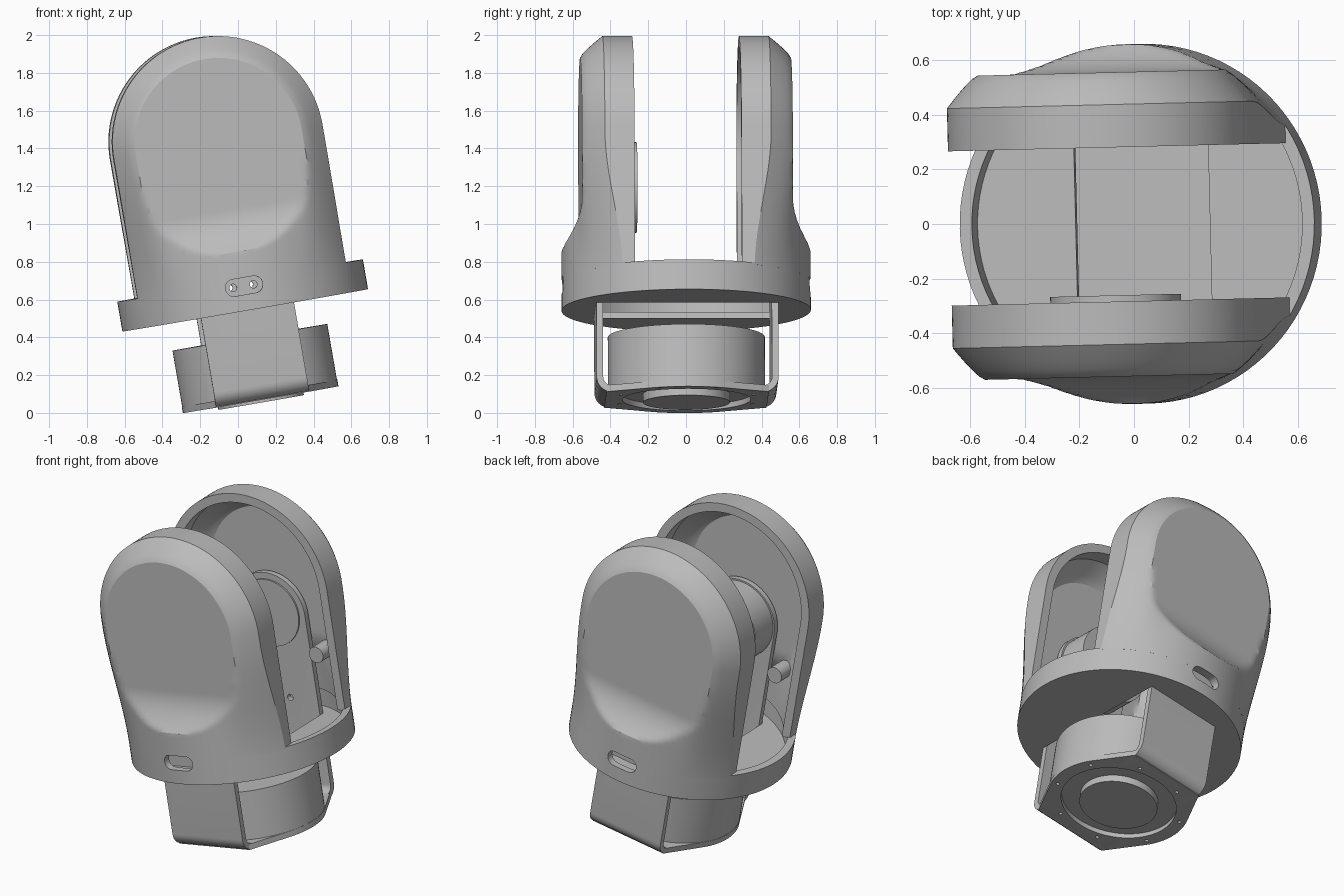
import bpy, bmesh
from math import sin, cos, pi, radians, hypot, sqrt
from mathutils import Matrix

if "Cube" in bpy.data.objects:
    bpy.data.objects.remove(bpy.data.objects["Cube"])

# Whole assembly leans about y and is turned slightly about z
LEAN = (Matrix.Rotation(radians(1.4), 4, 'Z') @ Matrix.Translation((0.12, 0, 0.07))
        @ Matrix.Rotation(radians(-9.8), 4, 'Y'))

grey = bpy.data.materials.new("plain_grey")
grey.use_nodes = True
grey.diffuse_color = (0.5, 0.5, 0.5, 1)
grey.node_tree.nodes["Principled BSDF"].inputs["Base Color"].default_value = (0.5, 0.5, 0.5, 1)


def finish(name, bm):
    bmesh.ops.remove_doubles(bm, verts=bm.verts, dist=1e-5)
    bmesh.ops.recalc_face_normals(bm, faces=bm.faces)
    mesh = bpy.data.meshes.new(name)
    bm.to_mesh(mesh)
    bm.free()
    mesh.transform(LEAN)
    mesh.materials.append(grey)
    obj = bpy.data.objects.new(name, mesh)
    bpy.context.collection.objects.link(obj)
    return obj


def loft(name, loops, closed=True):
    """Join rows of points into a solid, capped at both ends."""
    bm = bmesh.new()
    rows = [[bm.verts.new(p) for p in loop] for loop in loops]
    n = len(rows[0])
    for a, b in zip(rows, rows[1:]):
        for i in range(n if closed else n - 1):
            j = (i + 1) % n
            bm.faces.new((a[i], a[j], b[j], b[i]))
    bm.faces.new(rows[0])
    bm.faces.new(rows[-1])
    return finish(name, bm)


def prism(name, outline, lo, hi, axis):
    """Extrude a 2D outline along an axis."""
    place = {'X': lambda p, t: (t, p[0], p[1]),
             'Y': lambda p, t: (p[0], t, p[1]),
             'Z': lambda p, t: (p[0], p[1], t)}[axis]
    return loft(name, [[place(p, t) for p in outline] for t in (lo, hi)])


def lathe(name, profile, steps=96):
    """Spin a radius-height profile about the upright axis."""
    bm = bmesh.new()
    pts = [bm.verts.new((r, 0, z)) for r, z in profile]
    edges = [bm.edges.new(e) for e in zip(pts, pts[1:])]
    bmesh.ops.spin(bm, geom=pts + edges, axis=(0, 0, 1), cent=(0, 0, 0),
                   steps=steps, angle=2 * pi)
    return finish(name, bm)


def arc(cx, cy, r, start, end, n=24):
    return [(cx + r * cos(radians(start + (end - start) * i / n)),
             cy + r * sin(radians(start + (end - start) * i / n))) for i in range(n + 1)]


def circle(cx, cy, r, n=64):
    return arc(cx, cy, r, 0, 360, n)[:-1]


def box(x, y):
    return [(-x, -y), (x, -y), (x, y), (-x, y)]


def cut(obj, cutters):
    for c in cutters:
        c.hide_render = True
        mod = obj.modifiers.new("cut", 'BOOLEAN')
        mod.operation, mod.solver, mod.object = 'DIFFERENCE', 'EXACT', c
    graph = bpy.context.evaluated_depsgraph_get()
    mesh = bpy.data.meshes.new_from_object(obj.evaluated_get(graph))
    obj.modifiers.clear()
    obj.data = mesh


def smooth(a, b, x):
    t = min(max((x - a) / (b - a), 0), 1)
    return t * t * (3 - 2 * t)


# Side covers: arched shells that blend from the round base to a flat cheek
RAD, TOP, BASE, WALL, RIM = 0.56, 1.385, 0.63, 0.055, 0.283


def cheek(u, w):
    d = RAD - (abs(u) if w <= TOP else hypot(u, w - TOP))
    dome = 0.44 + 0.15 * sin(pi / 2 * min(max(d, 0) / 0.19, 1))
    body = sqrt(0.66 ** 2 - u * u)
    if w <= TOP:
        dome = max(dome, body)
    t = smooth(0.6, 1.35, w)
    fillet = min(max((w - 0.79) / 0.23, 0), 1)
    flare = 0.558 + 0.105 * (1 - fillet) ** 2
    return min(flare, body * (1 - t) + dome * t)


def cover(name, side):
    # Path up one edge, over the arch and down the other; each row runs in to the spine
    rise = [BASE + (TOP - BASE) * i / 50 for i in range(50)]
    path = ([(1, 0, w) for w in rise]
            + [(cos(pi * i / 64), sin(pi * i / 64), TOP) for i in range(65)]
            + [(-1, 0, w) for w in reversed(rise)])
    steps = [sin(pi / 2 * i / 24) for i in range(25)]
    rows = []
    for cu, cw, w in path:
        def at(r):
            return r * cu, w + r * cw
        outer, inner = [], []
        for k in steps:
            u, z = at(RAD * k)
            y = cheek(u, z)
            outer.append((u, y, z))
            u, z = at((RAD - WALL) * k)
            inner.append((u, max(y - WALL, RIM + 0.005), z))
        rim = [(u, RIM, z) for u, z in (at(RAD), at(RAD - WALL))]
        rows.append([(u, side * y, z) for u, y, z in outer + rim + inner[::-1]])
    return loft(name, rows, closed=False)


covers = {s: cover(n, s) for s, n in ((-1, "front_cover"), (1, "back_cover"))}

# Round base cup with a rectangular opening in its floor
base = lathe("base_cup", [(0, 0.48), (0.66, 0.48), (0.66, 0.64), (0.615, 0.64),
                          (0.615, 0.515), (0, 0.515)])
opening = prism("opening_cutter", box(0.25, 0.46), 0.4, 0.6, 'Z')
cut(base, [opening])

# U-shaped bracket running under the motor and up into the covers
OUT, IN, HUB, BEND = 0.482, 0.447, 1.14, 0.08
outer = (arc(BEND - OUT, BEND, BEND, 180, 270, 8)
         + arc(OUT - BEND, BEND, BEND, 270, 360, 8))
inner = (arc(IN - 0.045, BEND, 0.045, 360, 270, 8)
         + arc(0.045 - IN, BEND, 0.045, 270, 180, 8))
u_shape = [(-OUT, HUB)] + outer + [(OUT, HUB), (IN, HUB)] + inner + [(-IN, HUB)]
bracket = prism("bracket", u_shape, -0.25, 0.25, 'X')

# Bottom flange wrapping the motor, tapering to the bracket arms
bm = bmesh.new()
for x, y in circle(0, 0, 0.418, 72) + box(0.25, 0.43):
    for z in (0, 0.035):
        bm.verts.new((x, y, z))
hull = bmesh.ops.convex_hull(bm, input=bm.verts)
bmesh.ops.delete(bm, geom=[g for g in hull["geom_interior"] if isinstance(g, bmesh.types.BMVert)],
                 context='VERTS')
bmesh.ops.dissolve_limit(bm, angle_limit=0.01, verts=bm.verts, edges=bm.edges)
flange = finish("bottom_flange", bm)

# Motor drum with a round boss underneath
lathe("motor_drum", [(0, -0.015), (0.23, -0.015), (0.23, 0.03), (0.345, 0.03),
                     (0.345, 0.035), (0.416, 0.035), (0.416, 0.335), (0, 0.335)])

# Rounded arm ends, pivots and stop pegs inside the covers
for s, side in ((-1, "front"), (1, "back")):
    prism(side + "_arm_end", arc(0, HUB, 0.25, 0, 180, 32), s * IN, s * OUT, 'Y')
    prism(side + "_stop_peg", circle(s * 0.33, 0.92, 0.05, 32), s * 0.39, s * 0.52, 'Y')
prism("front_pivot", circle(0, HUB, 0.24), -0.46, -0.26, 'Y')
prism("back_pivot", circle(0, HUB, 0.21), 0.437, 0.46, 'Y')

# Cable slots, screw holes, flange holes and the recess around the boss
cutters = [opening]
for s in (-1, 1):
    slot = arc(0.055, 0.61, 0.045, -90, 90, 12) + arc(-0.055, 0.61, 0.045, 90, 270, 12)
    slot_cut = prism("slot_cutter", slot, s * 0.52, s * 0.75, 'Y')
    cut(covers[s], [slot_cut])
    cut(base, [slot_cut])
    screws = [prism("screw_cutter", circle(x, 0.61, 0.02, 16), s * 0.4, s * 0.52, 'Y')
              for x in (-0.055, 0.055)]
    cut(bracket, screws)
    cutters += [slot_cut] + screws
holes = [prism("hole_cutter", circle(0.38 * cos(a), 0.38 * sin(a), 0.011, 12), -0.02, 0.06, 'Z')
         for a in (pi / 4 * (i + 0.5) for i in range(8))]
holes.append(prism("recess_cutter", circle(0, 0, 0.34, 96), -0.05, 0.1, 'Z'))
cut(flange, holes)
cut(bracket, holes)
for c in cutters + holes:
    bpy.data.objects.remove(c)

# Smooth curved faces, keep sharp edges
bpy.ops.object.select_all(action='DESELECT')
for obj in bpy.context.collection.objects:
    if obj.type == 'MESH':
        obj.select_set(True)
        bpy.context.view_layer.objects.active = obj
bpy.ops.object.shade_smooth_by_angle(angle=radians(28))
